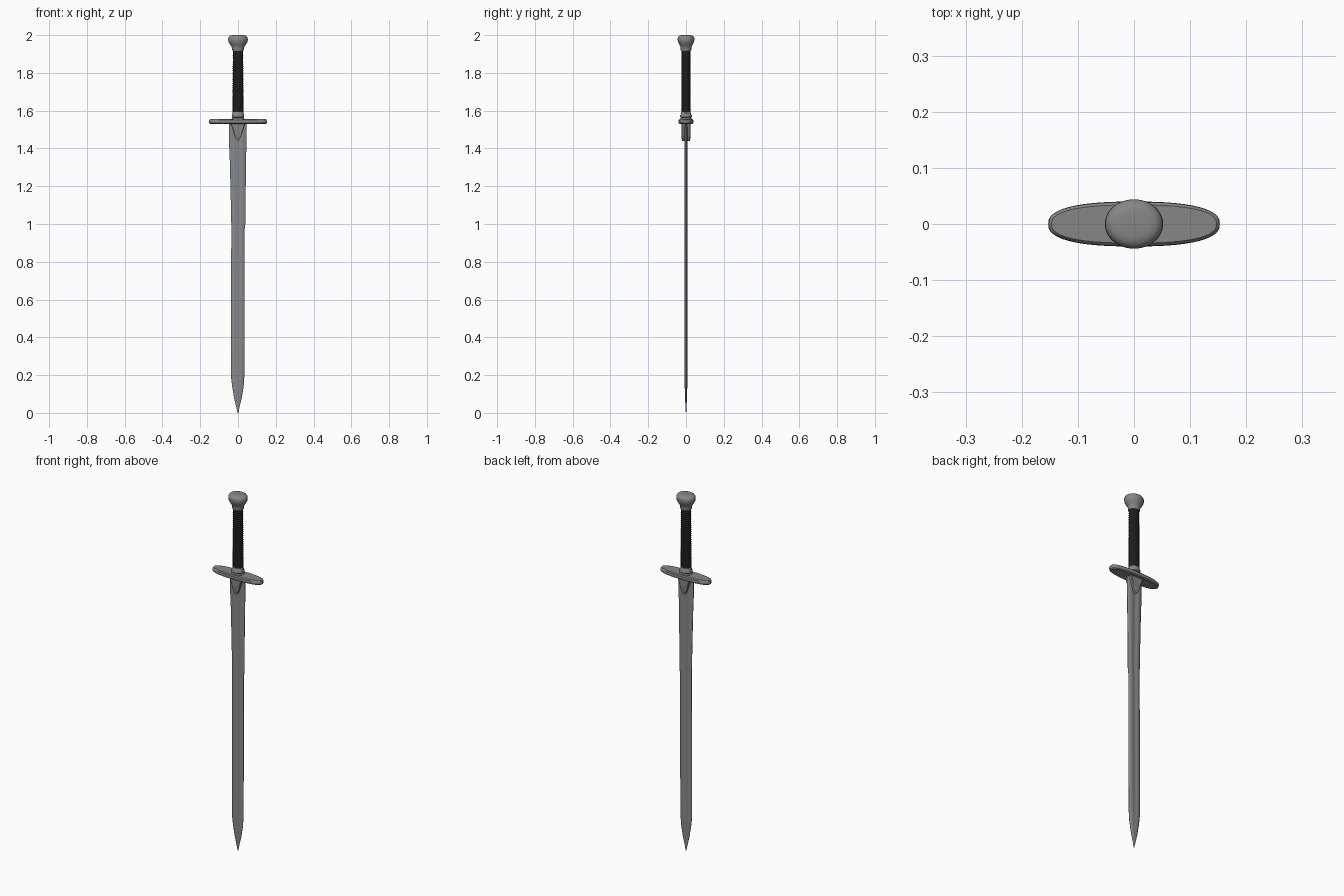
import bpy, bmesh, math

if "Cube" in bpy.data.objects:
    bpy.data.objects.remove(bpy.data.objects["Cube"])


def material(name, rgb):
    m = bpy.data.materials.new(name)
    m.diffuse_color = (*rgb, 1)
    m.use_nodes = True
    m.node_tree.nodes["Principled BSDF"].inputs["Base Color"].default_value = m.diffuse_color
    return m


blade_steel = material("blade_steel", (0.24, 0.25, 0.255))
fitting_steel = material("fitting_steel", (0.24, 0.24, 0.24))
black_leather = material("black_leather", (0.012, 0.012, 0.012))


def loft(name, rings, mat, angle=35):
    """Skin a list of closed rings (same point count) and cap both ends."""
    bm = bmesh.new()
    vr = [[bm.verts.new(p) for p in r] for r in rings]
    n = len(vr[0])
    for a, b in zip(vr, vr[1:]):
        for i in range(n):
            j = (i + 1) % n
            bm.faces.new((a[i], a[j], b[j], b[i]))
    bm.faces.new(vr[0][::-1])
    bm.faces.new(vr[-1])
    bmesh.ops.recalc_face_normals(bm, faces=bm.faces)
    me = bpy.data.meshes.new(name)
    bm.to_mesh(me)
    bm.free()
    me.materials.append(mat)
    ob = bpy.data.objects.new(name, me)
    bpy.context.collection.objects.link(ob)
    bpy.context.view_layer.objects.active = ob
    ob.select_set(True)
    bpy.ops.object.shade_smooth_by_angle(angle=math.radians(angle))
    ob.select_set(False)
    return ob


def oval(z, rx, ry, power=1.0, n=48):
    pts = []
    for i in range(n):
        t = 2 * math.pi * i / n
        c, s = math.cos(t), math.sin(t)
        pts.append((math.copysign(abs(c) ** power, c) * rx,
                    math.copysign(abs(s) ** power, s) * ry, z))
    return pts


# Blade: worn, slightly uneven edges and a shallow central fuller
def blade_ring(z, left, right, t, groove):
    front = [(-1, 0.12), (-0.8, 0.7), (-0.42, 1), (-0.25, 1 - groove * 0.6), (0, 1 - groove),
             (0.25, 1 - groove * 0.6), (0.42, 1), (0.8, 0.7), (1, 0.12)]
    mid, half = (right + left) / 2, (right - left) / 2
    ring = [(mid + f * half, -y * t, z) for f, y in front]
    return ring + [(x, -y, z) for x, y, z in reversed(ring)]


stations = [  # z, left, right, half thickness, groove depth
    (0.01, -0.002, 0.002, 0.001, 0), (0.03, -0.009, 0.008, 0.003, 0),
    (0.08, -0.021, 0.020, 0.005, 0), (0.14, -0.031, 0.030, 0.007, 0.1),
    (0.20, -0.038, 0.034, 0.008, 0.3), (0.40, -0.038, 0.035, 0.008, 0.4),
    (0.70, -0.037, 0.035, 0.008, 0.4), (0.97, -0.035, 0.035, 0.008, 0.4),
    (1.02, -0.036, 0.041, 0.008, 0.4), (1.20, -0.040, 0.041, 0.009, 0.4),
    (1.35, -0.044, 0.043, 0.009, 0.4), (1.44, -0.048, 0.045, 0.009, 0.4),
    (1.54, -0.049, 0.045, 0.009, 0.4)]
loft("blade", [blade_ring(*s) for s in stations], blade_steel)

# Rain guard: curved V-shaped block over the top of the blade
v = [(-0.042, 1.54), (-0.034, 1.515), (-0.022, 1.48), (-0.010, 1.45), (0, 1.44),
     (0.010, 1.45), (0.022, 1.48), (0.034, 1.515), (0.042, 1.54)]


def v_ring(y, s):
    return [(x * s, y, 1.54 + (z - 1.54) * s) for x, z in v]


loft("rain_guard", [v_ring(-0.023, 0.9), v_ring(-0.020, 1),
                    v_ring(0.020, 1), v_ring(0.023, 0.9)], fitting_steel)

# Crossguard: flat rounded oval plate
loft("crossguard", [oval(z, 0.153 - d, 0.040 - d, 0.8) for z, d in
                    ((1.530, 0.006), (1.534, 0.001), (1.543, 0), (1.550, 0.001), (1.555, 0.006))],
     fitting_steel)

# Collar between guard and grip
loft("collar", [oval(*r) for r in
                ((1.55, 0.034, 0.032), (1.557, 0.034, 0.032), (1.562, 0.030, 0.027),
                 (1.566, 0.033, 0.031), (1.576, 0.033, 0.031), (1.582, 0.030, 0.027),
                 (1.592, 0.028, 0.025))], fitting_steel)

# Grip: leather with fine wrapped ridges
steps = 120
grip = []
for i in range(steps + 1):
    f = i / steps
    w = 0.0008 * math.cos(f * 30 * 2 * math.pi)
    grip.append(oval(1.585 + 0.34 * f, 0.029 - 0.002 * f + w, 0.0245 - 0.001 * f + w, n=24))
loft("grip", grip, black_leather)

# Pommel: flared mushroom-shaped cap
loft("pommel", [oval(*r) for r in
                ((1.917, 0.029, 0.026), (1.922, 0.031, 0.028), (1.932, 0.032, 0.028),
                 (1.940, 0.035, 0.030), (1.950, 0.042, 0.036), (1.962, 0.049, 0.042),
                 (1.974, 0.052, 0.044), (1.985, 0.051, 0.044), (1.993, 0.047, 0.040),
                 (1.998, 0.039, 0.033), (2.0, 0.028, 0.024))], fitting_steel)

# Stand the sword's tip exactly on the ground
for ob in bpy.data.objects:
    if ob.name == "blade":
        for vert in ob.data.vertices:
            if vert.co.z < 0.015:
                vert.co.z = 0.0
